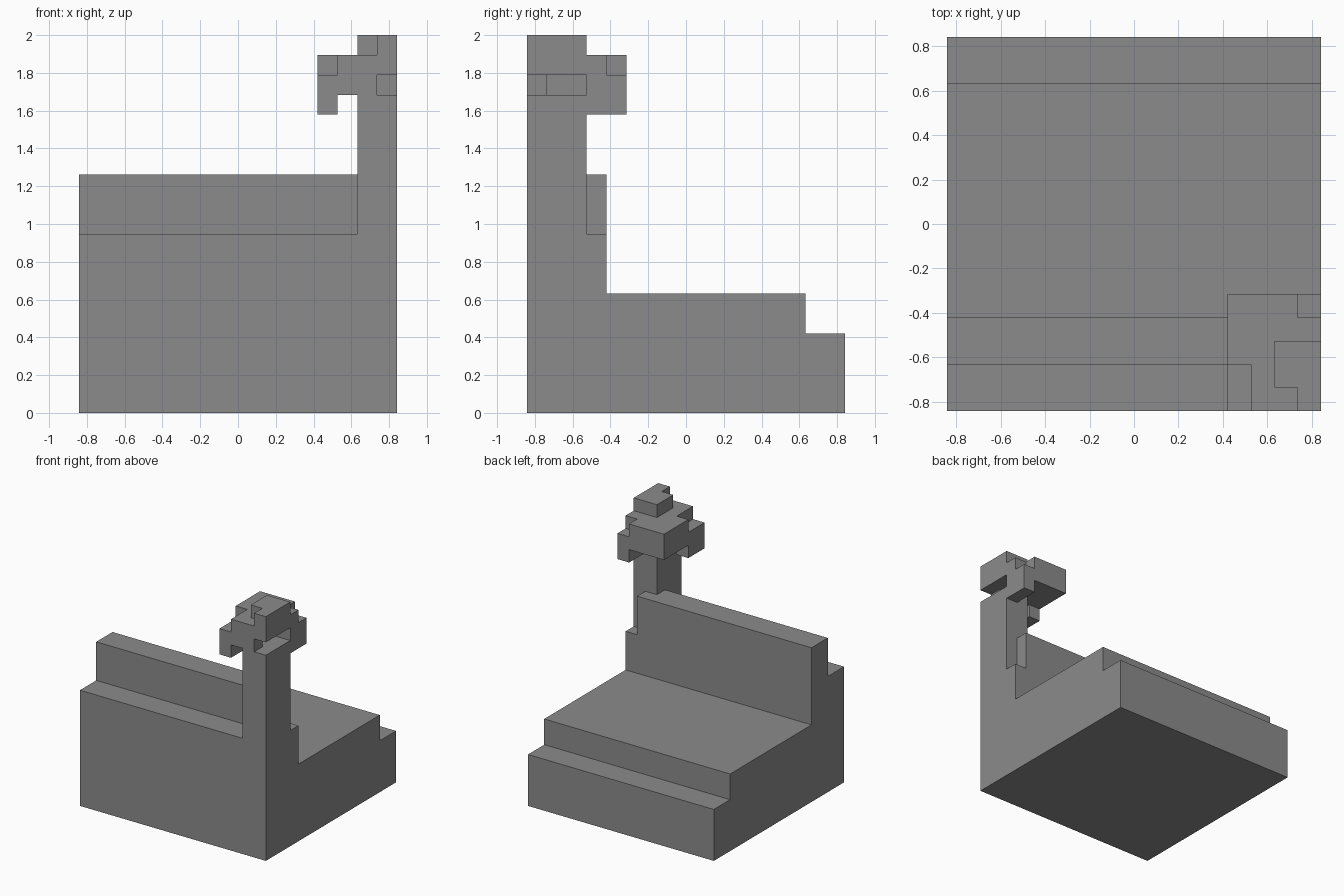
import bpy
import bmesh
from itertools import product
from mathutils import Vector

cube = bpy.data.objects.get("Cube")
if cube:
    bpy.data.objects.remove(cube, do_unlink=True)

UNIT = 2 / 19          # edge of one block
HALF = 8               # half the footprint, in blocks

grey = bpy.data.materials.new("stone grey")
grey.use_nodes = True
colour = (0.26, 0.26, 0.26, 1)
grey.diffuse_color = colour
grey.node_tree.nodes["Principled BSDF"].inputs["Base Color"].default_value = colour


def cells(*boxes):
    """Block cells filled by boxes given as (x0, x1, y0, y1, z0, z1)."""
    return {c for x0, x1, y0, y1, z0, z1 in boxes
            for c in product(range(x0, x1), range(y0, y1), range(z0, z1))}


def block_part(name, filled):
    """Closed outer skin of a set of cells, with flat areas merged."""
    bm = bmesh.new()
    verts = {}

    def vert(p):
        if p not in verts:
            verts[p] = bm.verts.new(Vector((p[0] - HALF, p[1] - HALF, p[2])) * UNIT)
        return verts[p]

    for cell in sorted(filled):
        for axis, side in product(range(3), (0, 1)):
            neighbour = list(cell)
            neighbour[axis] += 2 * side - 1
            if tuple(neighbour) in filled:
                continue
            u, v = (axis + 1) % 3, (axis + 2) % 3
            loop = []
            for a, b in ((0, 0), (1, 0), (1, 1), (0, 1)):
                p = list(cell)
                p[axis] += side
                p[u] += a
                p[v] += b
                loop.append(vert(tuple(p)))
            bm.faces.new(loop if side else loop[::-1])
    bmesh.ops.dissolve_limit(bm, angle_limit=0.01, verts=bm.verts[:], edges=bm.edges[:])
    mesh = bpy.data.meshes.new(name)
    bm.to_mesh(mesh)
    bm.free()
    mesh.materials.append(grey)
    obj = bpy.data.objects.new(name, mesh)
    bpy.context.collection.objects.link(obj)


# Stepped ground: low step, wide terrace, high ledge
block_part("stepped_base", cells((0, 16, 0, 16, 0, 4), (0, 16, 0, 14, 4, 6),
                                 (0, 16, 0, 4, 6, 9)))

# Corner trunk and the long wall that runs into it
trunk = cells((14, 16, 0, 3, 9, 16))
block_part("trunk", trunk)
block_part("wall", cells((0, 15, 2, 4, 9, 12)) - trunk)

# Crown: two full layers with corner notches and a hollow over the trunk
crown = cells((12, 16, 0, 5, 16, 18))
crown -= cells((12, 13, 0, 2, 17, 18), (15, 16, 4, 5, 17, 18),
               (15, 16, 0, 1, 16, 17), (14, 16, 1, 3, 16, 17))
# Hanging tips and the raised top
crown |= cells((12, 13, 0, 2, 15, 16), (15, 16, 3, 5, 15, 16))
crown |= cells((14, 16, 0, 3, 18, 19)) - cells((14, 15, 0, 1, 18, 19))
block_part("crown", crown)
